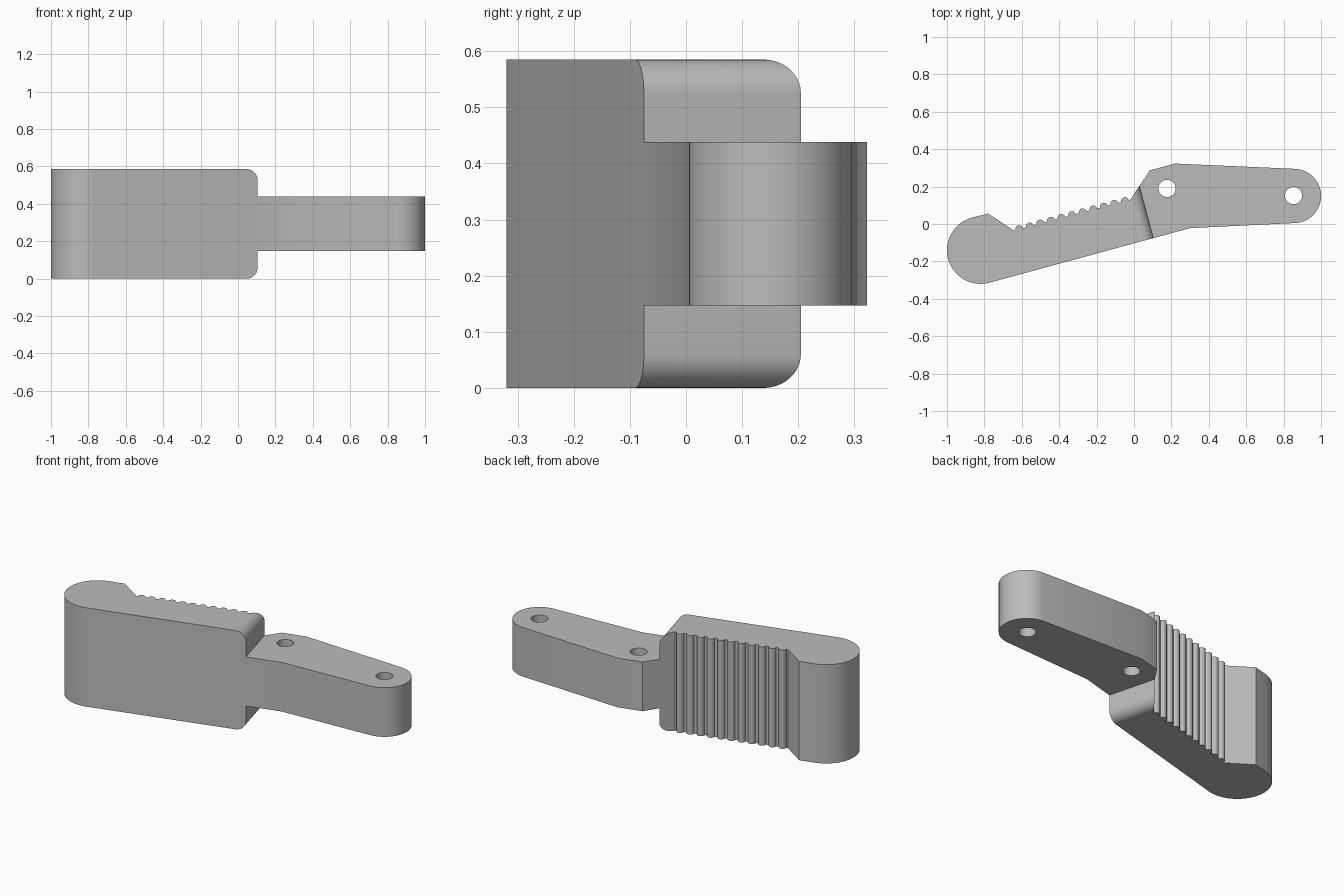
import bpy, bmesh
from math import sin, cos, pi, radians
from mathutils import Vector, Matrix

cube = bpy.data.objects.get("Cube")
if cube:
    bpy.data.objects.remove(cube, do_unlink=True)

TILT = radians(15)      # slant of the grip
HEIGHT = 0.585
TANG_LOW, TANG_HIGH = 0.147, 0.438

grey = bpy.data.materials.new("plain grey")
grey.use_nodes = True
grey.diffuse_color = (0.5, 0.5, 0.5, 1)
grey.node_tree.nodes["Principled BSDF"].inputs["Base Color"].default_value = (0.5, 0.5, 0.5, 1)


def arc(cx, cy, r, start, end, steps):
    """Points on an arc, angles in degrees."""
    angles = [radians(start + (end - start) * i / steps) for i in range(steps + 1)]
    return [(cx + r * cos(a), cy + r * sin(a)) for a in angles]


def prism(name, points, low, high, matrix=Matrix()):
    """Extrude a closed outline from low to high along its normal."""
    bm = bmesh.new()
    face = bm.faces.new([bm.verts.new((x, y, low)) for x, y in points])
    top = bmesh.ops.extrude_face_region(bm, geom=[face])["geom"]
    bmesh.ops.translate(bm, vec=(0, 0, high - low),
                        verts=[v for v in top if isinstance(v, bmesh.types.BMVert)])
    bmesh.ops.transform(bm, matrix=matrix, verts=bm.verts)
    bmesh.ops.recalc_face_normals(bm, faces=bm.faces)
    mesh = bpy.data.meshes.new(name)
    bm.to_mesh(mesh)
    bm.free()
    mesh.materials.append(grey)
    obj = bpy.data.objects.new(name, mesh)
    bpy.context.collection.objects.link(obj)
    return obj


def boolean(target, tool, operation):
    tool.hide_render = True
    mod = target.modifiers.new(tool.name, "BOOLEAN")
    mod.object, mod.operation, mod.solver = tool, operation, "EXACT"
    bpy.context.view_layer.objects.active = target
    bpy.ops.object.modifier_apply(modifier=mod.name)
    bpy.data.objects.remove(tool, do_unlink=True)


# Row of small rounded finger ridges
first, last = Vector((-0.642, -0.035)), Vector((-0.02, 0.13))
ridges, count = [], 11
for i in range(count):
    c = first.lerp(last, (i + 0.5) / count)
    ridges += arc(c.x, c.y, 0.021, 195, 15, 8)

# Outline seen from above: round butt, ridged grip, pierced tang
outline = arc(-0.82, -0.14, 0.18, 285, 105, 32)
outline += [(-0.78, 0.056), tuple(first)] + ridges + [tuple(last)]
outline += [(0.085, 0.287), (0.22, 0.323)]
outline += arc(0.855, 0.15, 0.145, 87.5, -87, 32)
outline += [(0.30, -0.022)]
handle = prism("handle", outline, -0.1, 0.7)

# Side envelope: tall grip with rounded end corners, narrow tang
end, r = 0.082, 0.06
envelope = [(-2, 0)] + arc(end - r, r, r, -90, 0, 10)
envelope += [(end, TANG_LOW), (2, TANG_LOW), (2, TANG_HIGH), (end, TANG_HIGH)]
envelope += arc(end - r, HEIGHT - r, r, 0, 90, 10) + [(-2, HEIGHT)]
turn = Matrix.Rotation(TILT, 4, "Z") @ Matrix.Rotation(pi / 2, 4, "X")
boolean(handle, prism("side_envelope", envelope, -1, 1, turn), "INTERSECT")

# Pin holes through the tang
for i, (x, y) in enumerate([(0.177, 0.19), (0.853, 0.152)]):
    hole = prism(f"pin_hole_{i}", arc(x, y, 0.046, 0, 348.75, 31), -0.1, 0.7)
    boolean(handle, hole, "DIFFERENCE")

# Smooth curves, sharp edges
bpy.ops.object.select_all(action="DESELECT")
handle.select_set(True)
bpy.context.view_layer.objects.active = handle
bpy.ops.object.shade_smooth_by_angle(angle=radians(28))
